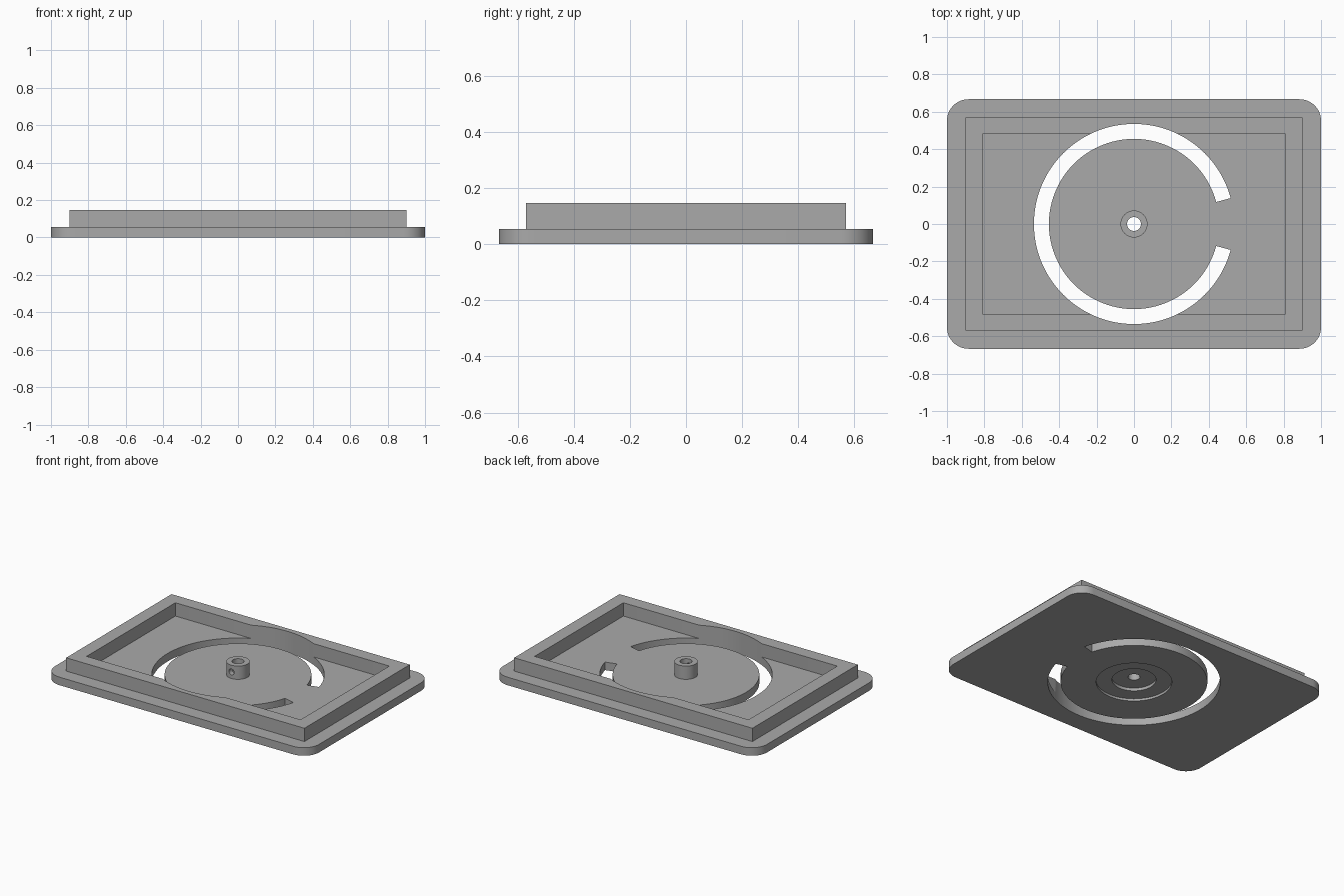
import bpy, bmesh, math

if "Cube" in bpy.data.objects:
    bpy.data.objects.remove(bpy.data.objects["Cube"])

grey = bpy.data.materials.new("grey plastic")
grey.diffuse_color = (0.4, 0.4, 0.4, 1)
grey.use_nodes = True
grey.node_tree.nodes["Principled BSDF"].inputs["Base Color"].default_value = grey.diffuse_color


def prism(name, outline, z0, z1):
    """Extrude a closed 2D outline between two heights."""
    bm = bmesh.new()
    base = bm.faces.new([bm.verts.new((x, y, z0)) for x, y in outline])
    top = bmesh.ops.extrude_face_region(bm, geom=[base])["geom"]
    bmesh.ops.translate(bm, vec=(0, 0, z1 - z0),
                        verts=[v for v in top if isinstance(v, bmesh.types.BMVert)])
    bmesh.ops.recalc_face_normals(bm, faces=bm.faces)
    mesh = bpy.data.meshes.new(name)
    bm.to_mesh(mesh)
    bm.free()
    mesh.materials.append(grey)
    ob = bpy.data.objects.new(name, mesh)
    bpy.context.collection.objects.link(ob)
    return ob


def arc(r, a0, a1, n, cx=0, cy=0):
    return [(cx + r * math.cos(math.radians(a0 + (a1 - a0) * i / n)),
             cy + r * math.sin(math.radians(a0 + (a1 - a0) * i / n))) for i in range(n + 1)]


def circle(r, n=64):
    return arc(r, 0, 360, n)[:-1]


def rect(x, y):
    return [(-x, -y), (x, -y), (x, y), (-x, y)]


def combine(ob, tool, operation="DIFFERENCE"):
    m = ob.modifiers.new(operation.title(), "BOOLEAN")
    m.operation, m.solver, m.object = operation, "EXACT", tool
    bpy.context.view_layer.objects.active = ob
    bpy.ops.object.modifier_apply(modifier=m.name)


# Rounded base plate
R, W, D = 0.115, 1.0, 0.667
outline = []
for sx, sy, a in ((1, 1, 0), (-1, 1, 90), (-1, -1, 180), (1, -1, 270)):
    outline += arc(R, a, a + 90, 12, sx * (W - R), sy * (D - R))
panel = prism("base_panel", outline, 0, 0.055)

# Raised rectangular rim and centre post, fused onto the plate
rim = prism("rim", rect(0.902, 0.57), 0.03, 0.146)
rim_opening = prism("rim_opening_cutter", rect(0.81, 0.48), -0.1, 0.3)
combine(rim, rim_opening)
post = prism("post", circle(0.072), 0.045, 0.146)
combine(panel, rim, "UNION")
combine(panel, post, "UNION")

# C-shaped slot, shaft bore and stepped recess underneath
slot = prism("slot_cutter", arc(0.535, 15, 345, 110) + arc(0.455, 345, 15, 110), -0.1, 0.3)
bore = prism("bore_cutter", circle(0.037, 48), -0.1, 0.3)
wide_recess = prism("wide_recess_cutter", circle(0.235), -0.1, 0.016)
deep_recess = prism("deep_recess_cutter", circle(0.137), -0.1, 0.036)

# Set-screw hole in the front of the post
screw = prism("screw_hole_cutter", circle(0.02, 32), 0, 0.12)
screw.rotation_euler = (math.radians(90), 0, 0)
screw.location = (0, 0, 0.1)
bpy.context.view_layer.update()

for cutter in (slot, bore, wide_recess, deep_recess, screw):
    combine(panel, cutter)
for helper in (rim, rim_opening, post, slot, bore, wide_recess, deep_recess, screw):
    bpy.data.objects.remove(helper, do_unlink=True)

# Smooth the curved walls while keeping crisp edges
bpy.ops.object.select_all(action="DESELECT")
panel.select_set(True)
bpy.context.view_layer.objects.active = panel
bpy.ops.object.shade_smooth_by_angle(angle=math.radians(30))
